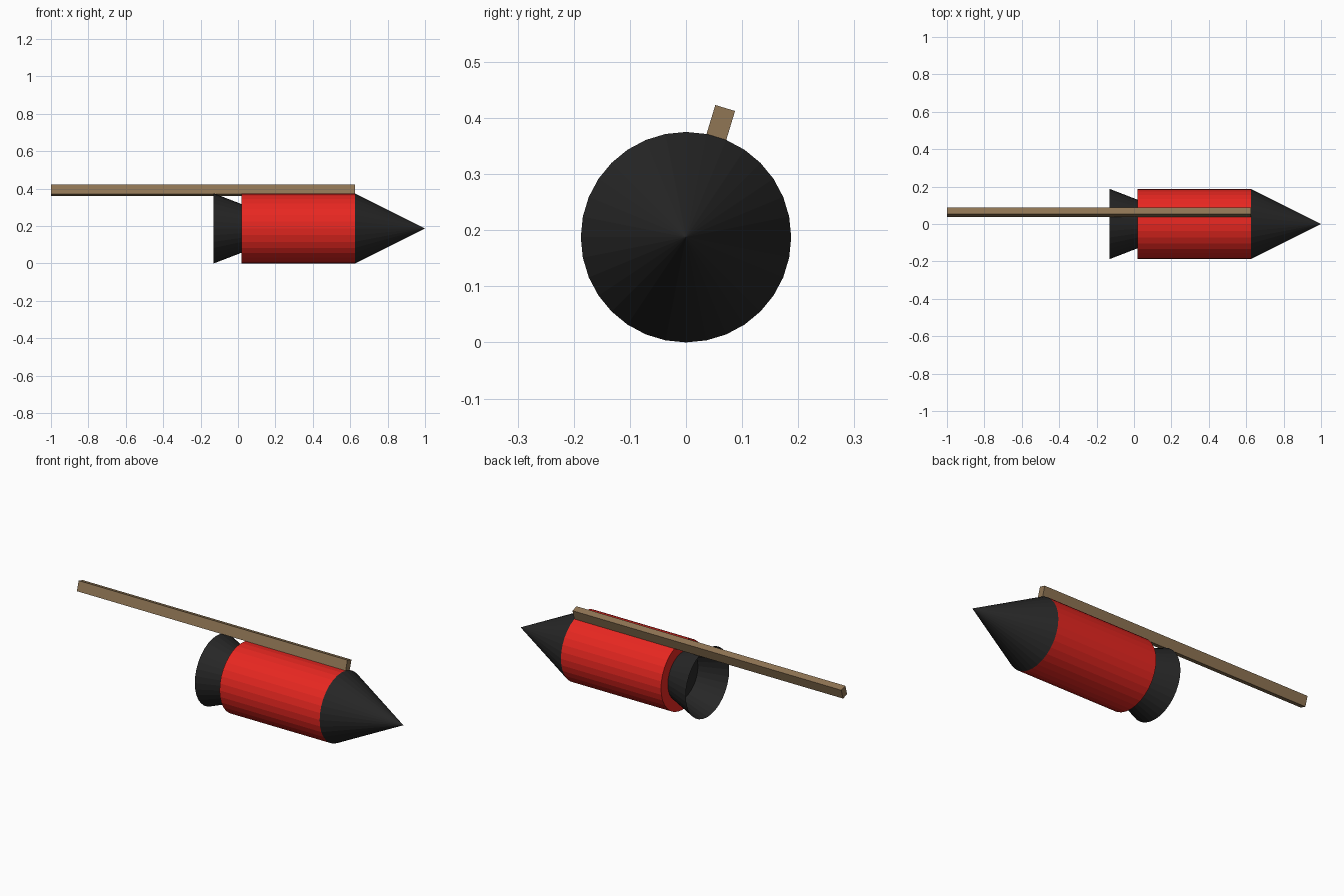
import bpy, bmesh, math
from mathutils import Matrix

if "Cube" in bpy.data.objects:
    bpy.data.objects.remove(bpy.data.objects["Cube"])

SIDES = 32
R = 0.1875          # body radius, also the height of the axis
STEP = 2 * math.pi / SIDES


def material(name, color):
    m = bpy.data.materials.new(name)
    m.diffuse_color = (*color, 1)
    m.use_nodes = True
    m.node_tree.nodes["Principled BSDF"].inputs["Base Color"].default_value = m.diffuse_color
    return m


def finish(name, bm, mat):
    bmesh.ops.recalc_face_normals(bm, faces=bm.faces)
    me = bpy.data.meshes.new(name)
    bm.to_mesh(me)
    bm.free()
    me.materials.append(mat)
    ob = bpy.data.objects.new(name, me)
    bpy.context.collection.objects.link(ob)
    return ob


def lathe(name, profile, mat):
    """Revolve (x, radius) points about the rocket's long axis."""
    bm = bmesh.new()
    rings = []
    for x, r in profile:
        if r == 0:
            rings.append([bm.verts.new((x, 0, R))] * SIDES)
        else:
            rings.append([bm.verts.new((x, r * math.sin(i * STEP), R + r * math.cos(i * STEP)))
                          for i in range(SIDES)])
    for a, b in zip(rings, rings[1:]):
        for i in range(SIDES):
            j = (i + 1) % SIDES
            bm.faces.new(dict.fromkeys((a[i], a[j], b[j], b[i])))
    return finish(name, bm, mat)


red = material("red_paper", (0.8, 0.02, 0.015))
black = material("black_card", (0.02, 0.02, 0.02))
wood = material("wood", (0.28, 0.18, 0.09))

# Body tube, nose cone and open flared nozzle with a closed throat
lathe("body", [(0.02, 0), (0.02, R), (0.625, R), (0.625, 0)], red)
lathe("nose_cone", [(0.625, R), (1.0, 0)], black)
lathe("nozzle", [(-0.13, R), (0.019, 0.13), (0.019, 0)], black)

# Guide stick standing on one facet of the body
x0, x1, height = -1.0, 0.625, 0.054
width = 2 * R * math.sin(STEP / 2)
facet = R * math.cos(STEP / 2)
bm = bmesh.new()
bmesh.ops.create_cube(bm, size=1, matrix=(
    Matrix.Translation((0, 0, R))
    @ Matrix.Rotation(-1.5 * STEP, 4, 'X')
    @ Matrix.Translation(((x0 + x1) / 2, 0, facet + height / 2))
    @ Matrix.Diagonal((x1 - x0, width, height, 1))))
finish("guide_stick", bm, wood)
